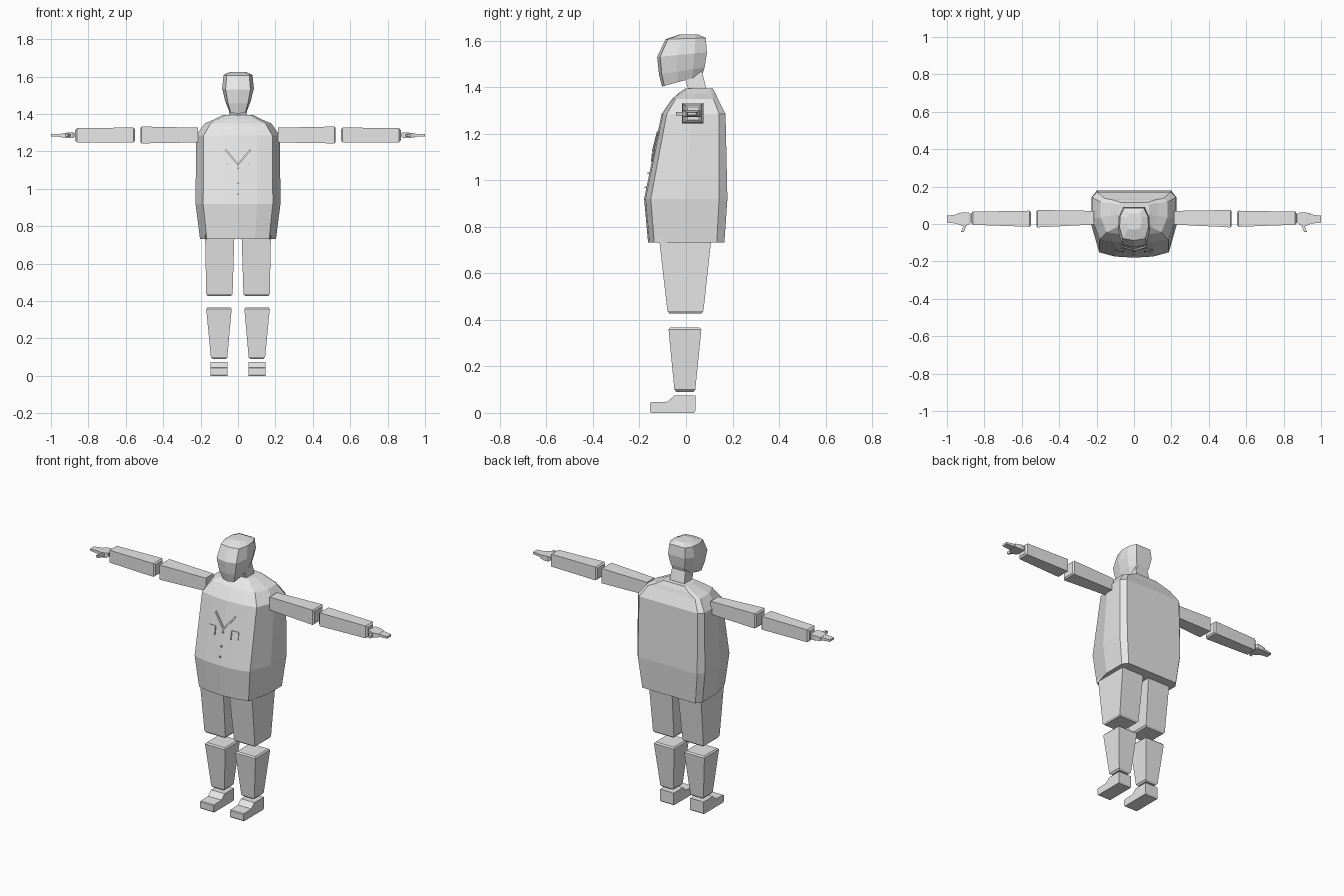
import bpy, bmesh
from mathutils import Vector

grey = bpy.data.materials.new("light_grey")
grey.diffuse_color = (0.8, 0.8, 0.8, 1)


def loft(name, rings):
    """Skin equal-length rings of points and close both ends."""
    bm = bmesh.new()
    vr = [[bm.verts.new(p) for p in r] for r in rings]
    n = len(vr[0])
    for a, b in zip(vr, vr[1:]):
        for i in range(n):
            j = (i + 1) % n
            bm.faces.new((a[i], a[j], b[j], b[i]))
    bm.faces.new(vr[0])
    bm.faces.new(vr[-1])
    bmesh.ops.recalc_face_normals(bm, faces=bm.faces)
    me = bpy.data.meshes.new(name)
    bm.to_mesh(me)
    bm.free()
    me.materials.append(grey)
    ob = bpy.data.objects.new(name, me)
    bpy.context.collection.objects.link(ob)
    return ob


def mirrored(half):
    """Close a right-hand half outline whose ends lie on x = 0."""
    return half + [(-x, y, z) for x, y, z in half[-2:0:-1]]


def rect(a0, a1, b0, b1):
    return [(a0, b0), (a1, b0), (a1, b1), (a0, b1)]


def limb_x(name, s, stations):
    # stations: x, y0, y1, z0, z1
    loft(name, [[(s * x, y, z) for y, z in rect(*r)] for x, *r in stations])


def limb_z(name, s, stations):
    # stations: z, x0, x1, y0, y1
    loft(name, [[(s * x, y, z) for x, y in rect(*r)] for z, *r in stations])


# Coat: flat back with chamfered corners, gently curved front
def coat_ring(z, w, yf, yb):
    d = yb - yf
    half = [(0, yf, z), (0.45 * w, yf + 0.006, z), (0.82 * w, yf + 0.08 * d, z),
            (w, yf + 0.48 * d, z), (w, yb - 0.1 * d, z), (0.88 * w, yb, z), (0, yb, z)]
    return mirrored(half)


loft("coat", [coat_ring(*r) for r in [
    (0.732, 0.203, -0.163, 0.165), (0.92, 0.227, -0.18, 0.178),
    (1.285, 0.224, -0.105, 0.17), (1.35, 0.178, -0.06, 0.137),
    (1.372, 0.125, -0.035, 0.128), (1.395, 0.08, -0.003, 0.115)]])


# Head: tilted rings with a narrow flat face
def head_ring(yf, zf, yb, zb, w):
    def p(x, t):
        return (x * w, yf + (yb - yf) * t, zf + (zb - zf) * t)
    return mirrored([p(0, 0), p(0.78, 0.06), p(1, 0.4), p(0.96, 0.75), p(0.68, 1), p(0, 1)])


loft("head", [head_ring(*r) for r in [
    (-0.103, 1.403, 0.068, 1.45, 0.05), (-0.116, 1.455, 0.08, 1.485, 0.068),
    (-0.124, 1.53, 0.09, 1.55, 0.085), (-0.088, 1.606, 0.085, 1.612, 0.077),
    (-0.03, 1.626, 0.055, 1.626, 0.04)]])

# Neck
limb_z("neck", 1, [(1.375, -0.05, 0.05, 0.015, 0.092), (1.47, -0.045, 0.045, -0.015, 0.068)])


# Raised coat details that follow the slope of the chest
def plate(name, outline, thick=0.008):
    def y(x, z):
        return -0.18 + 0.205 * (z - 0.92) + 0.06 * abs(x)
    loft(name, [[(x, y(x, z) - d, z) for x, z in outline] for d in (-0.004, thick)])


for s, side in ((1, "left"), (-1, "right")):
    plate(side + "_lapel", [(s * 0.062, 1.212), (s * 0.07, 1.206), (0, 1.124), (0, 1.136)])
    plate(side + "_pocket", [(s * 0.055, 1.13), (s * 0.1, 1.13), (s * 0.1, 1.08), (s * 0.055, 1.08)], 0.004)
    plate(side + "_pocket_edge", [(s * 0.053, 1.13), (s * 0.058, 1.13), (s * 0.058, 1.08), (s * 0.053, 1.08)])
for i, z in enumerate((1.11, 1.03, 0.97)):
    plate(f"button_{i + 1}", [(-0.005, z - 0.004), (0.005, z - 0.004), (0.005, z + 0.004), (-0.005, z + 0.004)])

for s, side in ((1, "left"), (-1, "right")):
    # Arm segments with chamfered ends
    limb_x(side + "_upper_arm", s, [
        (0.215, -0.003, 0.07, 1.248, 1.327), (0.515, -0.018, 0.075, 1.243, 1.333),
        (0.522, -0.01, 0.068, 1.251, 1.325)])
    limb_x(side + "_forearm", s, [
        (0.552, -0.007, 0.063, 1.255, 1.32), (0.56, -0.015, 0.071, 1.247, 1.328),
        (0.862, -0.004, 0.066, 1.249, 1.324), (0.871, 0.006, 0.056, 1.259, 1.314)])
    # Hand: palm, fingers and thumb
    limb_x(side + "_palm", s, [
        (0.875, 0.005, 0.055, 1.277, 1.299), (0.885, -0.005, 0.062, 1.271, 1.302),
        (0.915, -0.012, 0.062, 1.271, 1.3), (0.945, 0.0, 0.056, 1.276, 1.296)])
    limb_x(side + "_fingers", s, [
        (0.94, 0.002, 0.052, 1.278, 1.295), (1.0, 0.007, 0.044, 1.28, 1.292)])
    loft(side + "_thumb", [
        [(s * (x + dx), y, z) for dx, z in rect(-0.008, 0.008, 1.279, 1.293)]
        for x, y in ((0.898, 0.005), (0.918, -0.043))])
    # Leg segments
    limb_z(side + "_thigh", s, [
        (0.428, 0.037, 0.163, -0.072, 0.067), (0.438, 0.029, 0.17, -0.08, 0.075),
        (0.76, 0.019, 0.176, -0.117, 0.11)])
    limb_z(side + "_shin", s, [
        (0.09, 0.066, 0.136, -0.042, 0.032), (0.1, 0.057, 0.145, -0.05, 0.04),
        (0.358, 0.034, 0.17, -0.075, 0.066), (0.366, 0.041, 0.163, -0.068, 0.059)])
    # Shoe: side profile pushed across, with a chamfered sole
    profile = [(-0.15, 0.0), (-0.155, 0.008), (-0.155, 0.042), (-0.15, 0.046),
               (-0.08, 0.048), (-0.05, 0.075), (0.04, 0.075), (0.04, 0.008), (0.035, 0.0)]
    loft(side + "_shoe", [[(s * x, y, z) for y, z in profile] for x in (0.055, 0.146)])
